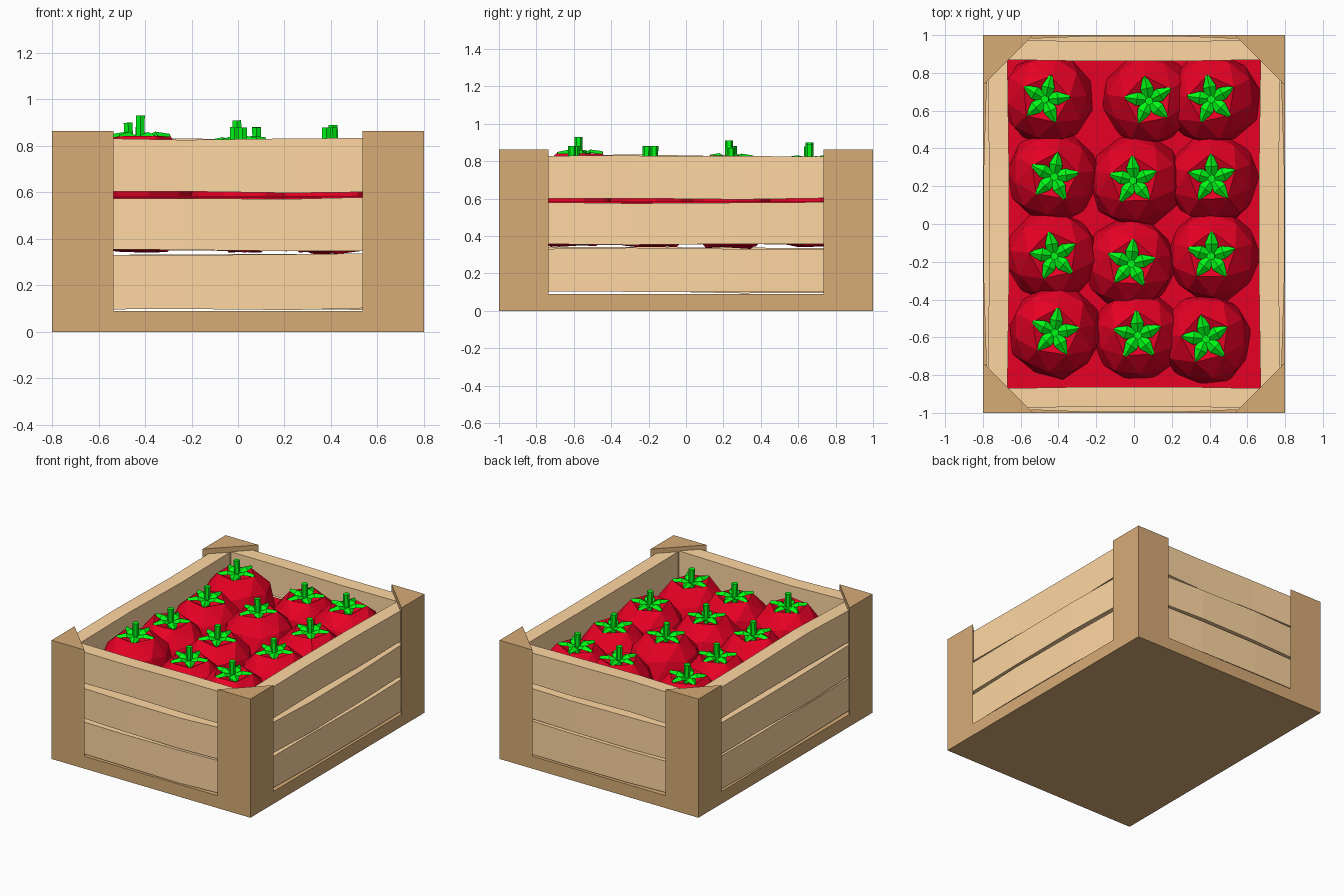
import bpy, bmesh, math, random
from mathutils import Matrix, Vector

if "Cube" in bpy.data.objects:
    bpy.data.objects.remove(bpy.data.objects["Cube"])

random.seed(4)


def material(name, rgb):
    m = bpy.data.materials.new(name)
    m.diffuse_color = (*rgb, 1)
    m.use_nodes = True
    m.node_tree.nodes["Principled BSDF"].inputs["Base Color"].default_value = m.diffuse_color
    return m


FRAME = material("frame_wood", (0.68, 0.41, 0.18))
SLAT = material("slat_wood", (1.0, 0.68, 0.36))
RED = material("tomato_red", (0.8, 0.0, 0.018))
GREEN = material("leaf_green", (0.0, 0.95, 0.008))


def finish(bm, name, mat):
    bmesh.ops.recalc_face_normals(bm, faces=bm.faces)
    me = bpy.data.meshes.new(name)
    bm.to_mesh(me)
    bm.free()
    me.materials.append(mat)
    ob = bpy.data.objects.new(name, me)
    bpy.context.collection.objects.link(ob)
    return ob


def box(name, lo, hi, mat):
    bm = bmesh.new()
    bmesh.ops.create_cube(bm, size=1)
    for v in bm.verts:
        v.co = [lo[i] + (v.co[i] + 0.5) * (hi[i] - lo[i]) for i in range(3)]
    return finish(bm, name, mat)


# Base board and triangular corner posts
box("base", (-0.8, -1, 0), (0.8, 1, 0.09), FRAME)
for sx in (-1, 1):
    for sy in (-1, 1):
        bm = bmesh.new()
        pts = [(0.8, 1), (0.535, 1), (0.8, 0.735)]
        rings = [[bm.verts.new((sx * x, sy * y, z)) for x, y in pts] for z in (0.09, 0.863)]
        for k in range(3):
            n = (k + 1) % 3
            bm.faces.new((rings[0][k], rings[0][n], rings[1][n], rings[1][k]))
        for ring in rings:
            bm.faces.new(ring)
        finish(bm, "corner_post", FRAME)


# Slightly warped side slats, three per side
def slat(half_len, dist, z0, z1, turn, bow):
    bm = bmesh.new()
    rings = []
    for i in range(4):
        x = half_len * (2 * i / 3 - 1)
        b = bow if i in (1, 2) else 0
        d0 = dist - 0.05 + b
        d1 = dist + 0.055 + b
        j = [random.uniform(-0.007, 0.007) for _ in range(2)]
        ring = [(x, -d1, z0 + j[0]), (x, -d0, z0 + j[0]),
                (x, -d0, z1 + j[1]), (x, -d1, z1 + j[1])]
        rings.append([bm.verts.new(p) for p in ring])
    for a, b in zip(rings, rings[1:]):
        for k in range(4):
            bm.faces.new((a[k], a[(k + 1) % 4], b[(k + 1) % 4], b[k]))
    bm.faces.new(rings[0])
    bm.faces.new(rings[-1])
    bm.transform(Matrix.Rotation(turn, 4, "Z"))
    finish(bm, "side_slat", SLAT)


for side in range(4):
    half_len, dist = ((0.69, 0.92), (0.88, 0.72))[side % 2]
    for z0, z1, bow, off in ((0.1, 0.335, 0.012, 0.005), (0.352, 0.577, 0.018, 0.003),
                             (0.6, 0.83, -0.008, 0)):
        slat(half_len, dist + off, z0, z1, side * math.pi / 2, bow)

# Red filler sheet between the tomatoes
box("filler_sheet", (-0.68, -0.88, 0.575), (0.68, 0.88, 0.585), RED)


# Low-poly tomato with dimpled top and flat bottom
def tomato(c, turn, tilt):
    bm = bmesh.new()
    bmesh.ops.create_icosphere(bm, subdivisions=2, radius=1)
    for v in bm.verts:
        if v.co.z > 0.95:
            v.co.z = 0.66
        elif v.co.z < -0.95:
            v.co.z = -0.8
        height = 0.265 if v.co.z > 0 else 0.245
        v.co = Vector((v.co.x * 0.245, v.co.y * 0.245, v.co.z * height))
        v.co *= random.uniform(0.97, 1.05)
    bm.transform(Matrix.Translation(c) @ tilt @ Matrix.Rotation(turn, 4, "Z"))
    finish(bm, "tomato", RED)


# Five-leaf calyx and stem
def calyx(c, turn, tilt):
    bm = bmesh.new()
    for k in range(5):
        rot = Matrix.Rotation(turn + k * math.tau / 5, 4, "Z")
        rings = []
        for r, w, z in ((0.0, 0.022, 0.205), (0.065, 0.036, 0.235), (0.13, 0.008, 0.225)):
            pts = [(r, -w, z), (r, w, z), (r, 0, z + 0.016)]
            rings.append([bm.verts.new(rot @ Vector(p)) for p in pts])
        for a, b in zip(rings, rings[1:]):
            for i in range(3):
                bm.faces.new((a[i], a[(i + 1) % 3], b[(i + 1) % 3], b[i]))
        bm.faces.new(rings[0])
        bm.faces.new(rings[-1])
    bmesh.ops.create_cone(bm, cap_ends=True, segments=6, radius1=0.02, radius2=0.022,
                          depth=0.14, matrix=Matrix.Translation((0, 0, 0.25)))
    bm.transform(Matrix.Translation(c) @ tilt)
    finish(bm, "calyx_and_stem", GREEN)


# Tomato layout: x, y, centre height
layout = [(-0.46, 0.66, 0.58), (0.08, 0.66, 0.56), (0.42, 0.66, 0.57),
          (-0.43, 0.25, 0.56), (0.01, 0.23, 0.59), (0.42, 0.24, 0.55),
          (-0.43, -0.17, 0.56), (-0.02, -0.21, 0.56), (0.42, -0.17, 0.56),
          (-0.42, -0.57, 0.61), (0.02, -0.59, 0.56), (0.38, -0.61, 0.56)]
for p in layout:
    c = Vector(p)
    turn = math.pi / 2 + random.uniform(-0.25, 0.25)
    tilt = Matrix.Rotation(random.uniform(-0.06, 0.06), 4, random.choice("XY"))
    tomato(c, turn, tilt)
    calyx(c, turn, tilt)
